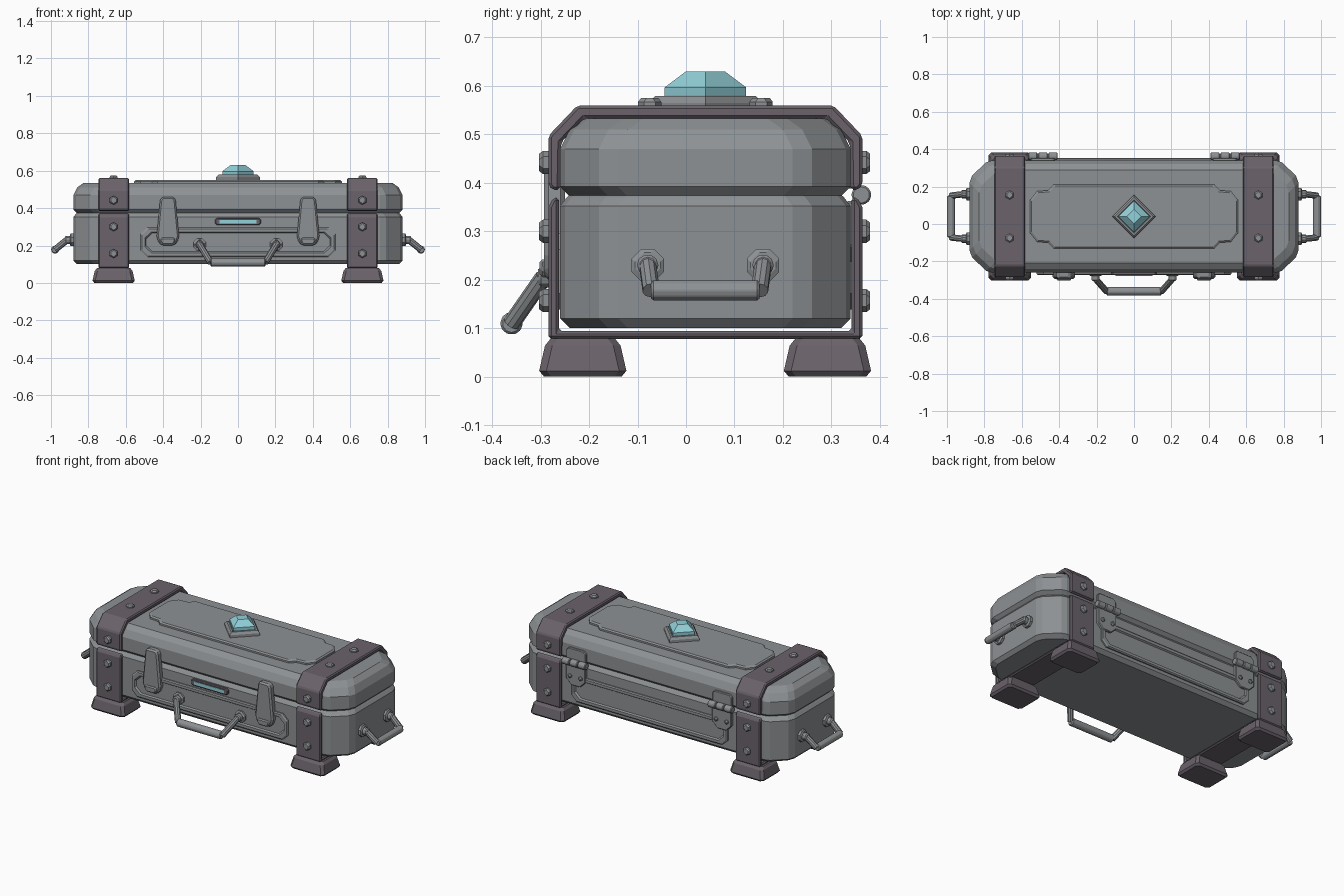
import bpy, bmesh
from mathutils import Vector
from math import cos, sin, pi

cube = bpy.data.objects.get("Cube")
if cube:
    bpy.data.objects.remove(cube, do_unlink=True)

CY = 0.04      # depth centre of the case
STRAP_X = 0.665


def material(name, rgb):
    m = bpy.data.materials.new(name)
    m.use_nodes = True
    m.diffuse_color = (*rgb, 1)
    m.node_tree.nodes["Principled BSDF"].inputs["Base Color"].default_value = (*rgb, 1)
    return m


STEEL = material("grey steel", (0.27, 0.285, 0.295))
IRON = material("dark iron", (0.145, 0.125, 0.145))
CRYSTAL = material("pale cyan crystal", (0.29, 0.64, 0.70))


def finish(name, bm, mat, bevel=0.0):
    bmesh.ops.recalc_face_normals(bm, faces=bm.faces[:])
    mesh = bpy.data.meshes.new(name)
    bm.to_mesh(mesh)
    bm.free()
    mesh.materials.append(mat)
    ob = bpy.data.objects.new(name, mesh)
    bpy.context.collection.objects.link(ob)
    if bevel:
        mod = ob.modifiers.new("edge bevel", 'BEVEL')
        mod.width, mod.segments = bevel, 1
        mod.limit_method, mod.angle_limit = 'ANGLE', 0.6
    return ob


def sign(a):
    return (a > 1e-6) - (a < -1e-6)


def loft(name, outline, steps, place, mat, bevel=0.0):
    """Stack copies of an outline at (depth, inset) steps and skin them."""
    bm = bmesh.new()
    rings = [[bm.verts.new(place(u - sign(u) * inset, v - sign(v) * inset, d))
              for u, v in outline] for d, inset in steps]
    n = len(outline)
    for low, high in zip(rings, rings[1:]):
        for i in range(n):
            j = (i + 1) % n
            bm.faces.new((low[i], low[j], high[j], high[i]))
    bm.faces.new(rings[0])
    bm.faces.new(rings[-1])
    return finish(name, bm, mat, bevel)


def four_way(pts):
    """Complete a first-quadrant outline by symmetry."""
    left = [(-x, y) for x, y in reversed(pts)]
    return pts + left + [(-x, -y) for x, y in pts] + [(x, -y) for x, y in reversed(pts)]


def two_way(pts):
    return pts + [(-x, y) for x, y in reversed(pts)]


def ngon(r, n, turn=0.0):
    return [(r * cos(2 * pi * i / n + turn), r * sin(2 * pi * i / n + turn)) for i in range(n)]


def rod(name, a, b, r, mat, n=12, bevel=0.0):
    a, b = Vector(a), Vector(b)
    axis = b - a
    bm = bmesh.new()
    bmesh.ops.create_cone(bm, cap_ends=True, segments=n, radius1=r, radius2=r, depth=axis.length)
    turn = axis.to_track_quat('Z', 'Y').to_matrix().to_4x4()
    bm.transform(turn)
    bmesh.ops.translate(bm, verts=bm.verts[:], vec=(a + b) / 2)
    return finish(name, bm, mat, bevel)


def level(u, v, d):
    return (u, v + CY, d)


def front(u, v, d):
    return (u, -0.26 - d, v)


def back(u, v, d):
    return (u, 0.34 + d, v)


def shifted(place, du, dv):
    return lambda u, v, d: place(u + du, v + dv, d)


def rivet(name, place, u, v, base=0.025, r=0.024):
    loft(name, ngon(r, 6, pi / 6), [(base - 0.01, 0), (base + 0.01, 0), (base + 0.018, 0.006)],
         shifted(place, u, v), STEEL)


# Case body and lid, with cut corners
case = four_way([(0.88, 0.18), (0.865, 0.22), (0.79, 0.29), (0.76, 0.30)])
loft("case_body", case, [(0.10, 0.02), (0.12, 0), (0.352, 0), (0.37, 0.014), (0.38, 0.025)],
     level, STEEL)
loft("case_lid", case, [(0.372, 0.02), (0.392, 0), (0.47, 0), (0.51, 0.02), (0.533, 0.052)],
     level, STEEL)

# Raised top plate with notched corners
top_plate = four_way([(0.555, 0.09), (0.52, 0.135), (0.46, 0.14), (0.43, 0.17)])
loft("top_plate", top_plate, [(0.525, 0), (0.543, 0), (0.55, 0.008)], level, STEEL)

# Diamond setting and gem
diamond = ngon(1, 4)
for name, mat, rings in (
        ("gem_setting", STEEL, [(0.54, 0.117), (0.565, 0.117), (0.579, 0.104), (0.579, 0.09), (0.572, 0.086)]),
        ("gem", CRYSTAL, [(0.57, 0.08), (0.58, 0.084), (0.597, 0.084), (0.63, 0.04)])):
    loft(name, diamond, [(z, 1 - r) for z, r in rings], level, mat)

# Framed panels with sunken centres on front and back
frame = [(-0.01, 0), (0.008, 0), (0.013, 0.006), (0.013, 0.022), (0.004, 0.028)]
panel = four_way([(0.52, 0.045), (0.485, 0.078)])
loft("front_panel", panel, frame, shifted(front, 0, 0.217), STEEL)
loft("back_panel", panel, frame, shifted(back, 0, 0.217), STEEL)

# Glowing slot in the front
slot = four_way([(0.122, 0.010), (0.112, 0.019)])
loft("slot_frame", slot, [(-0.01, 0), (0.010, 0), (0.014, 0.004), (0.014, 0.008)],
     shifted(front, 0, 0.328), IRON)
loft("slot_light", four_way([(0.10, 0.009)]), [(0.010, 0), (0.017, 0)],
     shifted(front, 0, 0.328), CRYSTAL)

# Strap profiles, as (depth offset, height): outer side first, then inner
upper = two_way([(0.300, 0.385), (0.316, 0.385), (0.324, 0.395), (0.324, 0.497), (0.264, 0.56)]) \
    + two_way([(-0.250, 0.533), (-0.298, 0.483)])[::-1][2:] + [(0.250, 0.533), (0.298, 0.483)]
upper = [(0.300, 0.385), (0.316, 0.385), (0.324, 0.395), (0.324, 0.497), (0.264, 0.56)]
upper_in = [(0.298, 0.483), (0.250, 0.533)]
lower = [(0.302, 0.37), (0.314, 0.37), (0.324, 0.35), (0.324, 0.078)]
lower_in = [(0.302, 0.094)]


def band(outer, inner):
    return two_way(outer) + [(-x, y) for x, y in inner] + inner[::-1]


def cross(x):
    return lambda u, v, d: (x + d, CY + u, v)


for side, s in (("left", 1), ("right", -1)):
    x = s * STRAP_X
    # Straps
    for part, profile in (("upper", band(upper, upper_in)), ("lower", band(lower, lower_in))):
        loft(f"{side}_{part}_strap", profile, [(-0.082, 0), (0.082, 0)], cross(x), IRON, 0.007)

    # Rivets on the straps
    for z in (0.157, 0.30, 0.442):
        rivet(f"{side}_front_rivet", front, x, z)
        rivet(f"{side}_back_rivet", back, x, z, 0.022)
    for y in (-0.115, 0.115):
        rivet(f"{side}_top_rivet", level, x, y, 0.557)

    # Feet
    for end, y in (("front", -0.253), ("back", 0.252)):
        loft(f"{side}_{end}_foot", four_way([(0.113, 0.075), (0.098, 0.09)]),
             [(0, 0.010), (0.012, 0), (0.064, 0.012), (0.079, 0.024)],
             shifted(level, x, y), IRON)

    # Front latch, wide at the bottom, with its catch
    latch = two_way([(0.03, 0.20), (0.05, 0.215), (0.06, 0.25), (0.042, 0.44), (0.032, 0.46)])
    at_latch = shifted(front, s * 0.375, 0)
    loft(f"{side}_latch", latch, [(-0.01, 0), (0.033, 0)], at_latch, STEEL, 0.009)
    loft(f"{side}_latch_catch", two_way([(0.028, 0.205), (0.04, 0.222), (0.036, 0.242)]),
         [(0, 0), (0.042, 0)], at_latch, STEEL, 0.006)

    # Back hinge: two leaves, three knuckles and rivets
    hx = s * 0.487
    at_hinge = shifted(back, hx, 0)
    loft(f"{side}_hinge_lower_leaf", two_way([(0.03, 0.235), (0.065, 0.27), (0.065, 0.362)]),
         [(-0.01, 0), (0.017, 0)], at_hinge, STEEL, 0.004)
    loft(f"{side}_hinge_upper_leaf", two_way([(0.065, 0.388), (0.065, 0.44), (0.05, 0.455)]),
         [(-0.01, 0), (0.013, 0)], at_hinge, STEEL, 0.004)
    for k in (-1, 0, 1):
        c = hx + k * 0.054
        rod(f"{side}_hinge_knuckle", (c - 0.025, 0.362, 0.375), (c + 0.025, 0.362, 0.375),
            0.021, STEEL, 10, 0.004)
    rod(f"{side}_hinge_pin", (hx - 0.078, 0.362, 0.375), (hx + 0.078, 0.362, 0.375), 0.013, STEEL, 8)
    for dx in (-0.035, 0.035):
        rivet(f"{side}_hinge_rivet", back, hx + dx, 0.29, 0.012, 0.013)


def handle(name, place, mount, grip, z, out, drop, r):
    """Two mounts, slanting arms and a hanging grip."""
    for s in (-1, 1):
        loft(f"{name}_mount", ngon(0.036, 8, pi / 8), [(-0.005, 0), (0.014, 0), (0.019, 0.007)],
             shifted(place, s * mount, z), STEEL)
        knob = place(s * mount, z, 0.034)
        end = place(s * grip, z - drop, out)
        rod(f"{name}_stub", place(s * mount, z, 0.005), place(s * mount, z, 0.045),
            0.023, STEEL, 10, 0.006)
        rod(f"{name}_arm", knob, end, 0.018, STEEL, 10)
    rod(f"{name}_grip", place(-grip, z - drop, out), place(grip, z - drop, out), r, STEEL, 10, 0.005)


# Carrying handles on the front and both ends
handle("front_handle", front, 0.205, 0.147, 0.205, 0.10, 0.095, 0.024)
handle("left_end_handle", lambda u, v, d: (0.88 + d, CY + u, v), 0.119, 0.112, 0.23, 0.098, 0.052, 0.022)
handle("right_end_handle", lambda u, v, d: (-0.88 - d, CY + u, v), 0.119, 0.112, 0.23, 0.098, 0.052, 0.022)
